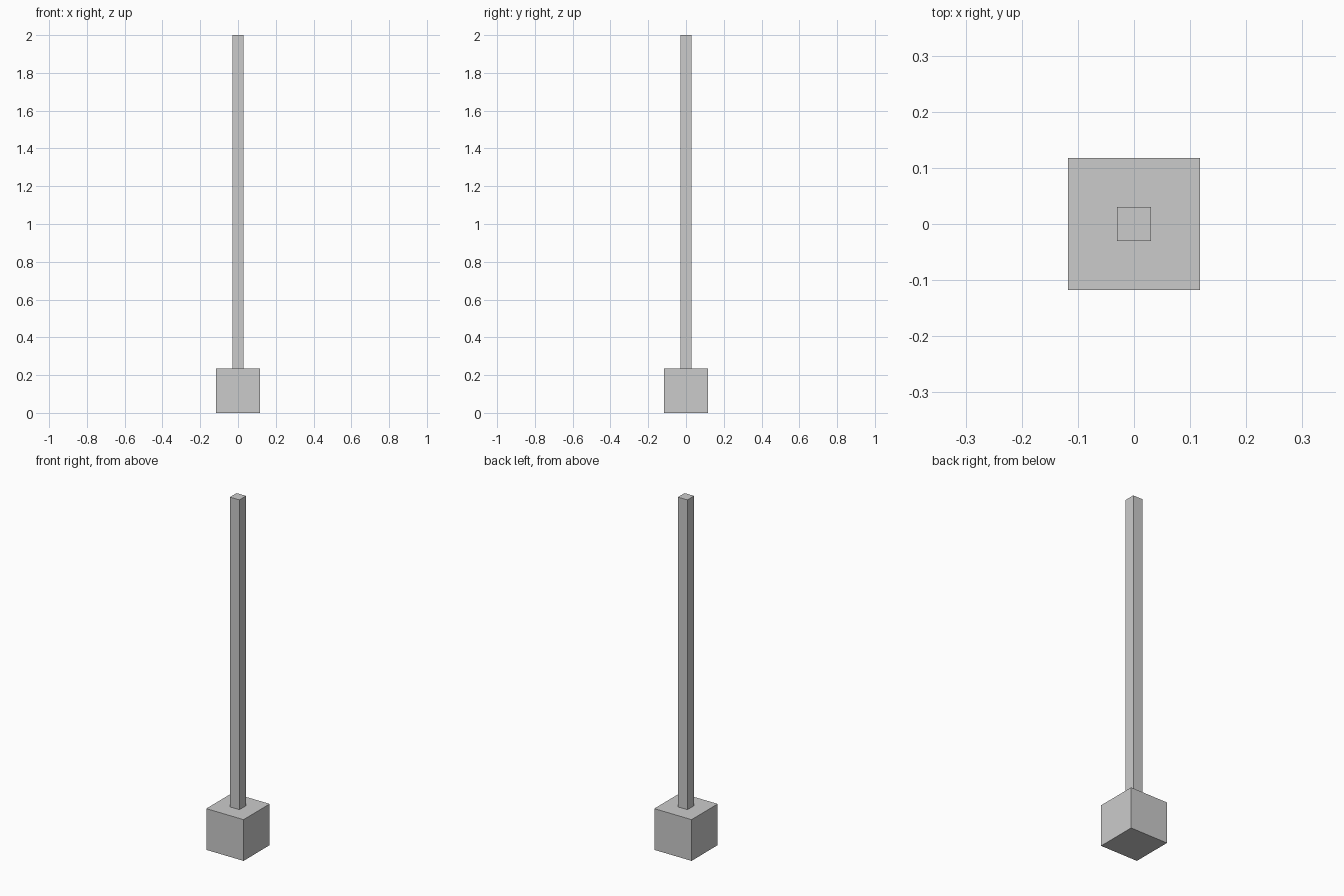
import bpy

if "Cube" in bpy.data.objects:
    bpy.data.objects.remove(bpy.data.objects["Cube"])


def box(name, width, z0, z1):
    bpy.ops.mesh.primitive_cube_add(size=1, location=(0, 0, (z0 + z1) / 2))
    ob = bpy.context.object
    ob.name = name
    ob.scale = (width, width, z1 - z0)
    bpy.ops.object.transform_apply(location=False, rotation=False, scale=True)
    return ob


BASE = 0.235

# cubic footing block
box("base_block", BASE, 0, BASE)

# slim square post standing on the block
box("post", 0.06, BASE, 2.0)
